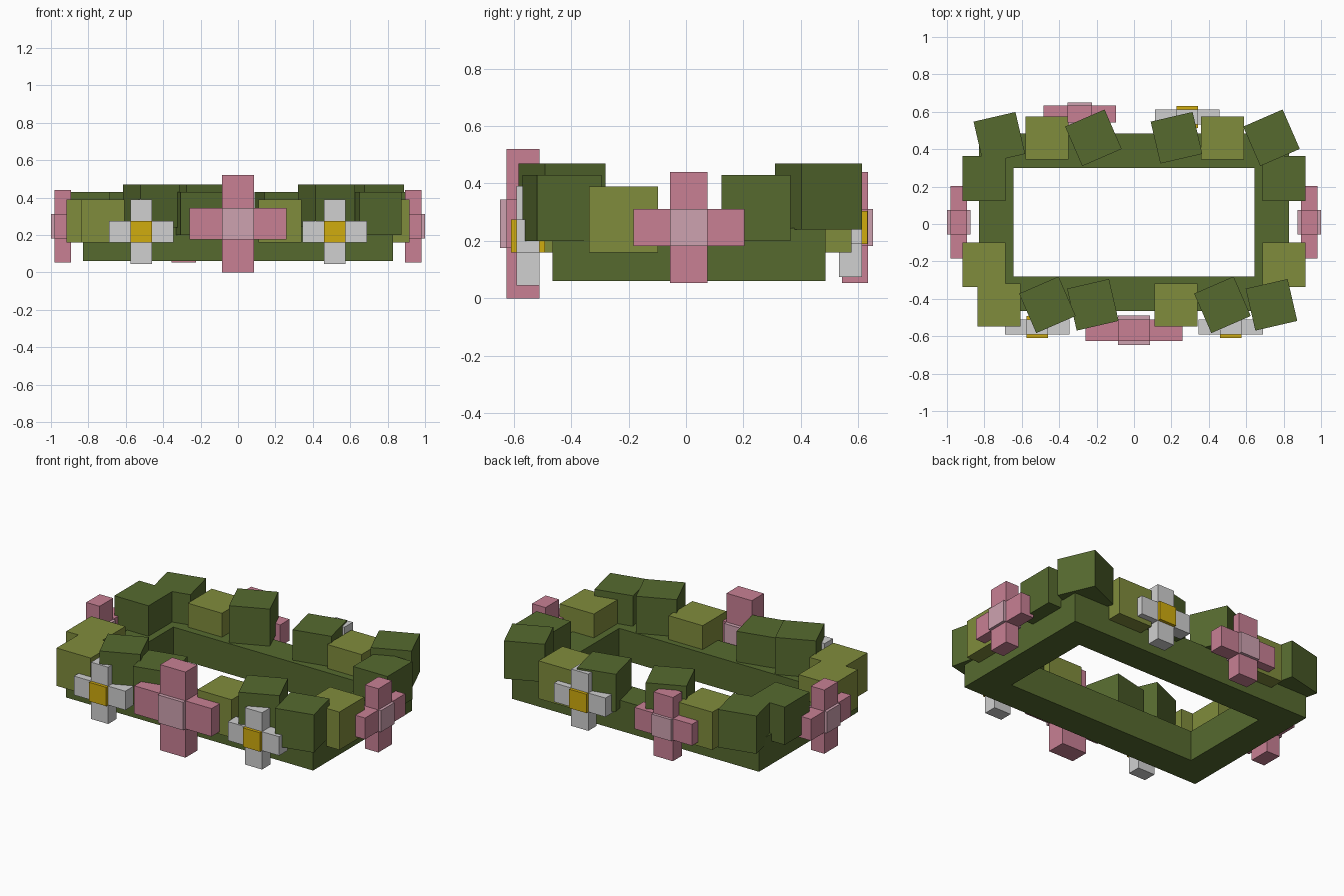
import bpy
import bmesh
from math import radians
from mathutils import Matrix, Vector

cube = bpy.data.objects.get("Cube")
if cube:
    bpy.data.objects.remove(cube, do_unlink=True)


def material(name, rgb):
    # Colours are given as 0-255 sRGB and converted to linear
    lin = [(c / 255 / 12.92) if c < 11 else ((c / 255 + 0.055) / 1.055) ** 2.4 for c in rgb]
    mat = bpy.data.materials.new(name)
    mat.use_nodes = True
    mat.diffuse_color = (*lin, 1)
    mat.node_tree.nodes["Principled BSDF"].inputs["Base Color"].default_value = (*lin, 1)
    return mat


dark_green = material("dark leaf green", (86, 106, 47))
light_green = material("light leaf green", (128, 140, 60))
pink = material("petal pink", (200, 128, 148))
pale_pink = material("pale pink", (206, 162, 176))
white = material("petal white", (208, 208, 208))
yellow = material("pollen yellow", (208, 172, 14))


def finish(name, bm, mat):
    bmesh.ops.recalc_face_normals(bm, faces=bm.faces)
    mesh = bpy.data.meshes.new(name)
    bm.to_mesh(mesh)
    bm.free()
    mesh.materials.append(mat)
    obj = bpy.data.objects.new(name, mesh)
    bpy.context.collection.objects.link(obj)
    return obj


def box(name, centre, size, mat, turn=0):
    bm = bmesh.new()
    place = (Matrix.Translation(centre) @ Matrix.Rotation(radians(turn), 4, "Z")
             @ Matrix.Diagonal((*size, 1)))
    bmesh.ops.create_cube(bm, size=1, matrix=place)
    return finish(name, bm, mat)


# Rectangular wreath base: a flat ring extruded upwards
bm = bmesh.new()
rings = []
for hx, hy in ((0.83, 0.475), (0.645, 0.29)):
    rings.append([bm.verts.new((sx * hx, 0.01 + sy * hy, 0.06))
                  for sx, sy in ((-1, -1), (1, -1), (1, 1), (-1, 1))])
outer, inner = rings
faces = [bm.faces.new((outer[i], outer[(i + 1) % 4], inner[(i + 1) % 4], inner[i]))
         for i in range(4)]
top = bmesh.ops.extrude_face_region(bm, geom=faces, use_keep_orig=True)
bmesh.ops.translate(bm, vec=(0, 0, 0.185),
                    verts=[v for v in top["geom"] if isinstance(v, bmesh.types.BMVert)])
finish("wreath_base", bm, dark_green)

# Leaf blocks along the front and back: x positions by kind
LEAF = 0.23
rows = {
    "front": (-0.432, {"light": (-0.722, 0.225), "tilted": (-0.22, 0.735), "tall": (-0.463, 0.473)}),
    "back": (0.461, {"light": (-0.465, 0.473), "tilted": (-0.72, 0.227), "tall": (-0.217, 0.735)}),
}
kinds = {"light": (0.275, 0, light_green), "tilted": (0.315, 13, dark_green),
         "tall": (0.355, 23.5, dark_green)}
for side, (y, groups) in rows.items():
    for kind, xs in groups.items():
        z, turn, mat = kinds[kind]
        for i, x in enumerate(xs, 1):
            box(f"{side}_{kind}_leaf_{i}", (x, y, z), (LEAF,) * 3, mat, turn)

# Leaf blocks on the two ends
for side, s in (("right", -1), ("left", 1)):
    box(f"{side}_light_leaf", (s * 0.803, -0.218, 0.275), (LEAF, 0.24, LEAF), light_green)
    box(f"{side}_dark_leaf", (s * 0.803, 0.243, 0.315), (LEAF, 0.24, LEAF), dark_green)


def flower(name, centre, span, width, depth, petal_mat, heart_mat, heart_depth, turn=0):
    # Cross of petals as one outline, with a heart block standing proud of it
    a, b = width / 2, span / 2
    quarter = [(a, a), (a, b), (-a, b)]
    bm = bmesh.new()
    verts = []
    for q in range(4):
        rot = Matrix.Rotation(radians(90 * q), 2)
        for p in quarter:
            x, z = rot @ Vector(p)
            verts.append(bm.verts.new((x, -depth / 2, z)))
    bmesh.ops.remove_doubles(bm, verts=verts, dist=0.0001)
    face = bm.faces.new([v for v in verts if v.is_valid])
    new = bmesh.ops.extrude_face_region(bm, geom=[face], use_keep_orig=True)
    bmesh.ops.translate(bm, vec=(0, depth, 0),
                        verts=[v for v in new["geom"] if isinstance(v, bmesh.types.BMVert)])
    place = Matrix.Translation(centre) @ Matrix.Rotation(radians(turn), 4, "Z")
    bmesh.ops.transform(bm, matrix=place, verts=bm.verts)
    finish(name + "_petals", bm, petal_mat)
    box(name + "_heart", centre, (width, heart_depth, width), heart_mat, turn)


# Pink flowers: a large one in front, smaller ones on the ends and back
flower("front_pink_flower", (0, -0.568, 0.26), 0.52, 0.17, 0.115, pink, pale_pink, 0.16)
small_pink = (0.387, 0.13, 0.09, pink, pale_pink, 0.125)
flower("back_pink_flower", (-0.29, 0.588, 0.247), *small_pink)
for side, s in (("right", -1), ("left", 1)):
    flower(f"{side}_pink_flower", (s * 0.937, 0.01, 0.247), *small_pink, turn=90)

# White flowers with yellow hearts
small_white = (0.345, 0.115, 0.08, white, yellow, 0.118)
for side, s in (("right", -1), ("left", 1)):
    flower(f"front_{side}_white_flower", (s * 0.517, -0.55, 0.218), *small_white)
flower("back_white_flower", (0.285, 0.573, 0.247), *small_white)
